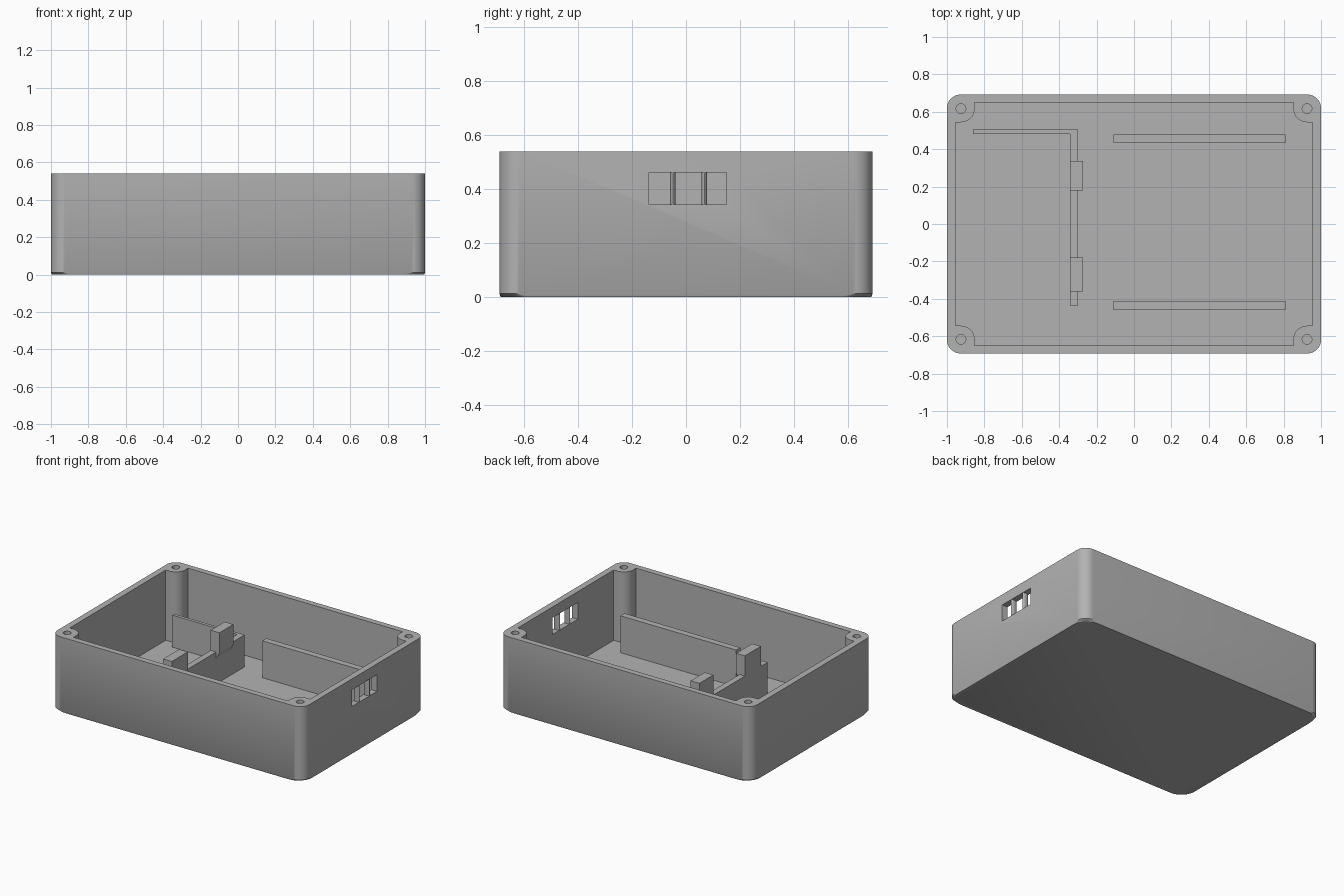
import bpy
import bmesh
import math

cube = bpy.data.objects.get("Cube")
if cube:
    bpy.data.objects.remove(cube, do_unlink=True)

grey = bpy.data.materials.new("plastic grey")
grey.use_nodes = True
COLOUR = (0.45, 0.45, 0.45, 1)
grey.diffuse_color = COLOUR
grey.node_tree.nodes["Principled BSDF"].inputs["Base Color"].default_value = COLOUR


def loft(name, sections):
    """Closed solid through matching rings of points."""
    bm = bmesh.new()
    rings = [[bm.verts.new(p) for p in ring] for ring in sections]
    n = len(rings[0])
    for a, b in zip(rings, rings[1:]):
        for i in range(n):
            j = (i + 1) % n
            bm.faces.new((a[i], a[j], b[j], b[i]))
    bm.faces.new(rings[0][::-1])
    bm.faces.new(rings[-1])
    bmesh.ops.recalc_face_normals(bm, faces=bm.faces)
    mesh = bpy.data.meshes.new(name)
    bm.to_mesh(mesh)
    bm.free()
    mesh.materials.append(grey)
    obj = bpy.data.objects.new(name, mesh)
    bpy.context.collection.objects.link(obj)
    return obj


def box(name, x0, x1, y0, y1, z0, z1):
    return loft(name, [[(x0, y0, z), (x1, y0, z), (x1, y1, z), (x0, y1, z)] for z in (z0, z1)])


def oval(cx, cy, rx, ry, z, n=24):
    return [(cx + rx * math.cos(math.tau * i / n), cy + ry * math.sin(math.tau * i / n), z)
            for i in range(n)]


def rounded_rect(hx, hy, r, z, n=10):
    """Rectangle with rounded corners, anticlockwise."""
    pts = []
    for k, (sx, sy) in enumerate([(1, 1), (-1, 1), (-1, -1), (1, -1)]):
        for i in range(n + 1):
            a = math.pi / 2 * (k + i / n)
            pts.append((sx * (hx - r) + r * math.cos(a), sy * (hy - r) + r * math.sin(a), z))
    return pts


def cavity_outline(hx, hy, cx, cy, r, z, n=10):
    """Rectangle whose corners are taken up by round screw posts."""
    pts = []
    for k, (sx, sy) in enumerate([(1, 1), (-1, 1), (-1, -1), (1, -1)]):
        arc = [(hx, cy - r)]
        for i in range(n + 1):
            a = math.pi / 2 * i / n
            arc.append((cx - r * math.sin(a), cy - r * math.cos(a)))
        arc.append((cx - r, hy))
        if k % 2:
            arc.reverse()
        pts += [(sx * x, sy * y, z) for x, y in arc]
    return pts


HX, HY, TOP, FLOOR = 1.0, 0.692, 0.54, 0.035
INX, INY, POST_X, POST_Y, R = 0.955, 0.65, 0.925, 0.617, 0.073

# Outer case, with more rounded corners at the underside
case = loft("case", [rounded_rect(HX - 0.004, HY - 0.004, 0.11, 0),
                     rounded_rect(HX, HY, R, 0.012),
                     rounded_rect(HX, HY, R, TOP)])

# Cutters: cavity, screw holes and side opening
cutters = [loft("cavity_cutter", [cavity_outline(INX, INY, POST_X, POST_Y, R, z)
                                  for z in (FLOOR, TOP + 0.1)]),
           box("opening_cutter", 0.9, 1.1, -0.137, 0.15, 0.342, 0.462)]
for sx in (-1, 1):
    for sy in (-1, 1):
        cutters.append(loft("screw_hole_cutter", [oval(sx * POST_X, sy * POST_Y, 0.026, 0.026, z)
                                                  for z in (0.2, TOP + 0.1)]))
for cutter in cutters:
    mod = case.modifiers.new("cut", 'BOOLEAN')
    mod.operation = 'DIFFERENCE'
    mod.solver = 'EXACT'
    mod.object = cutter
bpy.context.view_layer.update()
result = bpy.data.meshes.new_from_object(case.evaluated_get(bpy.context.evaluated_depsgraph_get()))
case.modifiers.clear()
case.data = result
for cutter in cutters:
    bpy.data.objects.remove(cutter, do_unlink=True)
smooth = [case]

# Upright bars in the side opening
for y in (-0.049, 0.068):
    smooth.append(loft("opening_bar", [oval(0.977, y, 0.022, 0.01, z) for z in (0.335, 0.47)]))

# Long rails on the floor
for y in (-0.436, 0.456):
    box("floor_rail", -0.11, 0.81, y - 0.023, y + 0.023, FLOOR - 0.01, 0.3)

# Partition and the thin wall running from it
box("partition", -0.343, -0.3, -0.437, 0.505, FLOOR - 0.01, 0.265)
box("thin_wall", -0.86, -0.34, 0.482, 0.505, FLOOR - 0.01, 0.265)

# Clips on the partition, tapered beneath the overhang
clip = [(-0.343, 0.22), (-0.3, 0.22), (-0.274, 0.265), (-0.274, 0.41), (-0.343, 0.41)]
for y0, y1 in ((-0.36, -0.178), (0.18, 0.338)):
    loft("partition_clip", [[(x, y, z) for x, z in clip] for y in (y0, y1)])

# Smooth the round surfaces, keep the corners sharp
bpy.ops.object.select_all(action='DESELECT')
for obj in smooth:
    obj.select_set(True)
bpy.context.view_layer.objects.active = case
bpy.ops.object.shade_smooth_by_angle(angle=math.radians(30))
